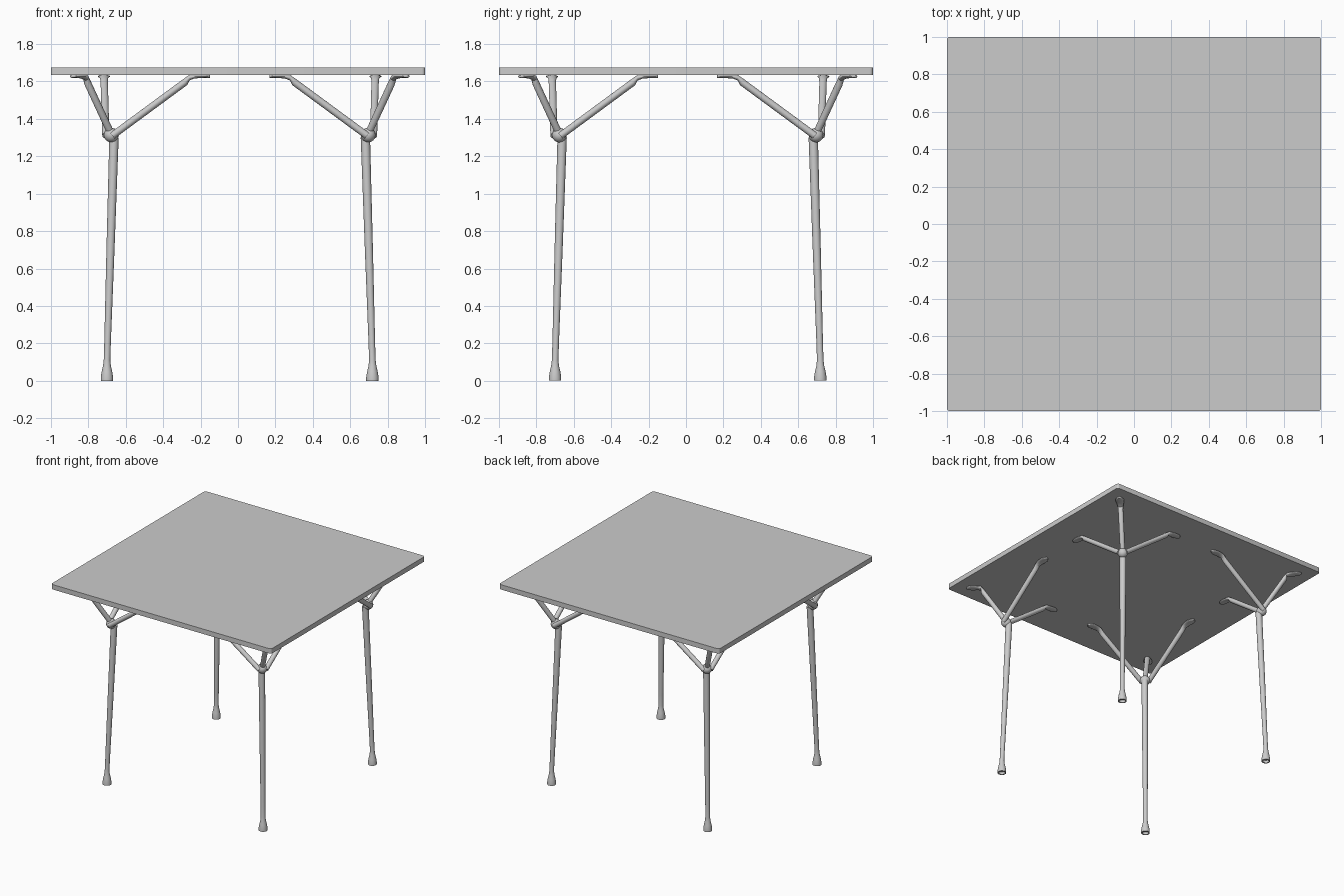
import bpy
import bmesh
import math
from mathutils import Vector

if "Cube" in bpy.data.objects:
    bpy.data.objects.remove(bpy.data.objects["Cube"], do_unlink=True)

grey = bpy.data.materials.new("light_grey")
grey.use_nodes = True
colour = (0.6, 0.6, 0.6, 1)
grey.diffuse_color = colour
grey.node_tree.nodes["Principled BSDF"].inputs["Base Color"].default_value = colour

SHIFT = 0.009  # the leg set sits slightly off the centre of the top
SIDES = 20


def finish(name, bm, smooth=True):
    """Turn a bmesh into a named, coloured object."""
    bmesh.ops.recalc_face_normals(bm, faces=bm.faces)
    mesh = bpy.data.meshes.new(name)
    bm.to_mesh(mesh)
    bm.free()
    mesh.materials.append(grey)
    obj = bpy.data.objects.new(name, mesh)
    bpy.context.collection.objects.link(obj)
    if smooth:
        bpy.ops.object.select_all(action="DESELECT")
        obj.select_set(True)
        bpy.context.view_layer.objects.active = obj
        bpy.ops.object.shade_smooth_by_angle(angle=math.radians(40))
    return obj


def loft(name, rings):
    """Join oval rings, each given as centre, half-width vector, half-height vector."""
    bm = bmesh.new()
    loops = []
    for centre, wide, high in rings:
        angles = [2 * math.pi * i / SIDES for i in range(SIDES)]
        loops.append([bm.verts.new(centre + wide * math.cos(a) + high * math.sin(a))
                      for a in angles])
    for low, top in zip(loops, loops[1:]):
        for i in range(SIDES):
            j = (i + 1) % SIDES
            bm.faces.new((low[i], low[j], top[j], top[i]))
    bm.faces.new(loops[0])
    bm.faces.new(loops[-1])
    return finish(name, bm)


def leg(name, sx, sy):
    """Tapered tube on a flared foot with a hollow underside."""
    profile = [(0.02, 0.022), (0, 0.024), (0, 0.033), (0.02, 0.033), (0.05, 0.028),
               (0.08, 0.021), (0.11, 0.0175), (0.2, 0.0175), (0.7, 0.0215), (1.3, 0.025)]
    rings = []
    for z, r in profile:
        out = 0.709 - 0.037 * max(0, z - 0.1) / 1.18
        centre = Vector((sx * out + SHIFT, sy * out + SHIFT, z))
        rings.append((centre, Vector((r, 0, 0)), Vector((0, r, 0))))
    loft(name, rings)


def arm(name, start, end):
    """Round strut rising to the top, flattened into a rounded pad."""
    start, end = Vector(start), Vector(end)
    slope = (end - start).normalized()
    flat = Vector((slope.x, slope.y, 0)).normalized()
    side = Vector((-flat.y, flat.x, 0))
    up = slope.cross(side)
    rings = [(start, side * 0.019, up * 0.019),
             (end - slope * 0.03, side * 0.0195, up * 0.019)]
    # pad sections: distance past the strut end, half width, half height
    for d, w, t in [(0, 0.022, 0.015), (0.025, 0.028, 0.010), (0.05, 0.032, 0.009),
                    (0.075, 0.032, 0.008), (0.095, 0.025, 0.008),
                    (0.106, 0.014, 0.008), (0.11, 0.004, 0.008)]:
        centre = end + flat * d
        centre.z = 1.635 - t
        rings.append((centre, side * w, Vector((0, 0, t))))
    loft(name, rings)


# Square top with slightly rounded corners
bm = bmesh.new()
bmesh.ops.create_cube(bm, size=2)
for v in bm.verts:
    v.co.z = 1.675 if v.co.z > 0 else 1.635
uprights = [e for e in bm.edges if abs(e.verts[0].co.z - e.verts[1].co.z) > 0.01]
bmesh.ops.bevel(bm, geom=uprights, offset=0.018, segments=4, profile=0.5,
                affect="EDGES")
finish("table_top", bm)

# Four corners, each with a leg, a joint and three struts
for sx, x_name in ((-1, "right"), (1, "left")):
    for sy, y_name in ((-1, "front"), (1, "back")):
        tag = y_name + "_" + x_name

        def at(x, y, z):
            return (sx * x + SHIFT, sy * y + SHIFT, z)

        leg(tag + "_leg", sx, sy)
        arm(tag + "_corner_strut", at(0.68, 0.68, 1.305), at(0.822, 0.822, 1.613))
        arm(tag + "_side_strut", at(0.715, 0.68, 1.31), at(0.724, 0.268, 1.613))
        arm(tag + "_cross_strut", at(0.68, 0.715, 1.31), at(0.268, 0.724, 1.613))

        bm = bmesh.new()
        bmesh.ops.create_uvsphere(bm, u_segments=SIDES, v_segments=12, radius=0.039)
        bmesh.ops.translate(bm, verts=bm.verts, vec=at(0.686, 0.686, 1.313))
        finish(tag + "_joint", bm)
